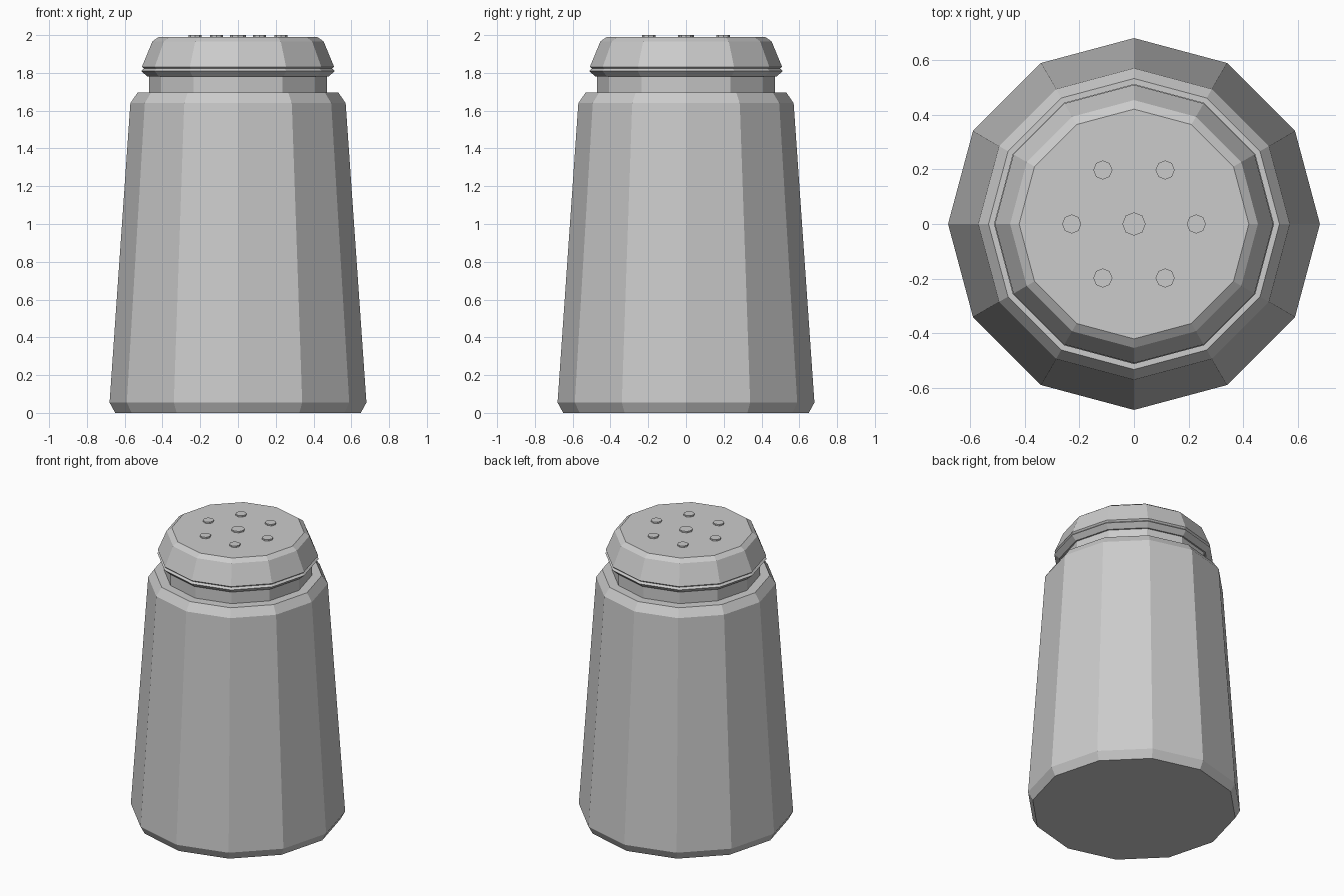
import bpy, bmesh
from math import cos, sin, pi, radians

if "Cube" in bpy.data.objects:
    bpy.data.objects.remove(bpy.data.objects["Cube"])


def lathe(name, profile, sides=12, x=0.0, y=0.0):
    """Closed flat-shaded solid from (radius, z) points, bottom to top."""
    bm = bmesh.new()
    rings = [[bm.verts.new((x + r * cos(2 * pi * i / sides),
                            y + r * sin(2 * pi * i / sides), z))
              for i in range(sides)] for r, z in profile]
    for low, high in zip(rings, rings[1:]):
        for i in range(sides):
            j = (i + 1) % sides
            bm.faces.new((low[i], low[j], high[j], high[i]))
    bm.faces.new(rings[0][::-1])
    bm.faces.new(rings[-1])
    mesh = bpy.data.meshes.new(name)
    bm.to_mesh(mesh)
    bm.free()
    obj = bpy.data.objects.new(name, mesh)
    bpy.context.collection.objects.link(obj)
    return obj


# Tapered body with chamfered base and shoulder
lathe("body", [(0.65, 0), (0.68, 0.055), (0.57, 1.64), (0.532, 1.695)])

# Neck between body and cap
lathe("neck", [(0.47, 1.67), (0.47, 1.81)])

# Rim under the cap
lathe("cap_rim", [(0.48, 1.78), (0.512, 1.81), (0.49, 1.83)])

# Cap with chamfered edges
lathe("cap", [(0.475, 1.80), (0.509, 1.832), (0.453, 1.967), (0.42, 1.99)])

# Shaker holes, shown as small raised discs
lathe("hole_centre", [(0.043, 1.98), (0.043, 2.0)], 8)
for k in range(6):
    a = radians(60 * k)
    lathe(f"hole_{k + 1}", [(0.035, 1.98), (0.035, 2.0)], 8,
          0.228 * cos(a), 0.228 * sin(a))
